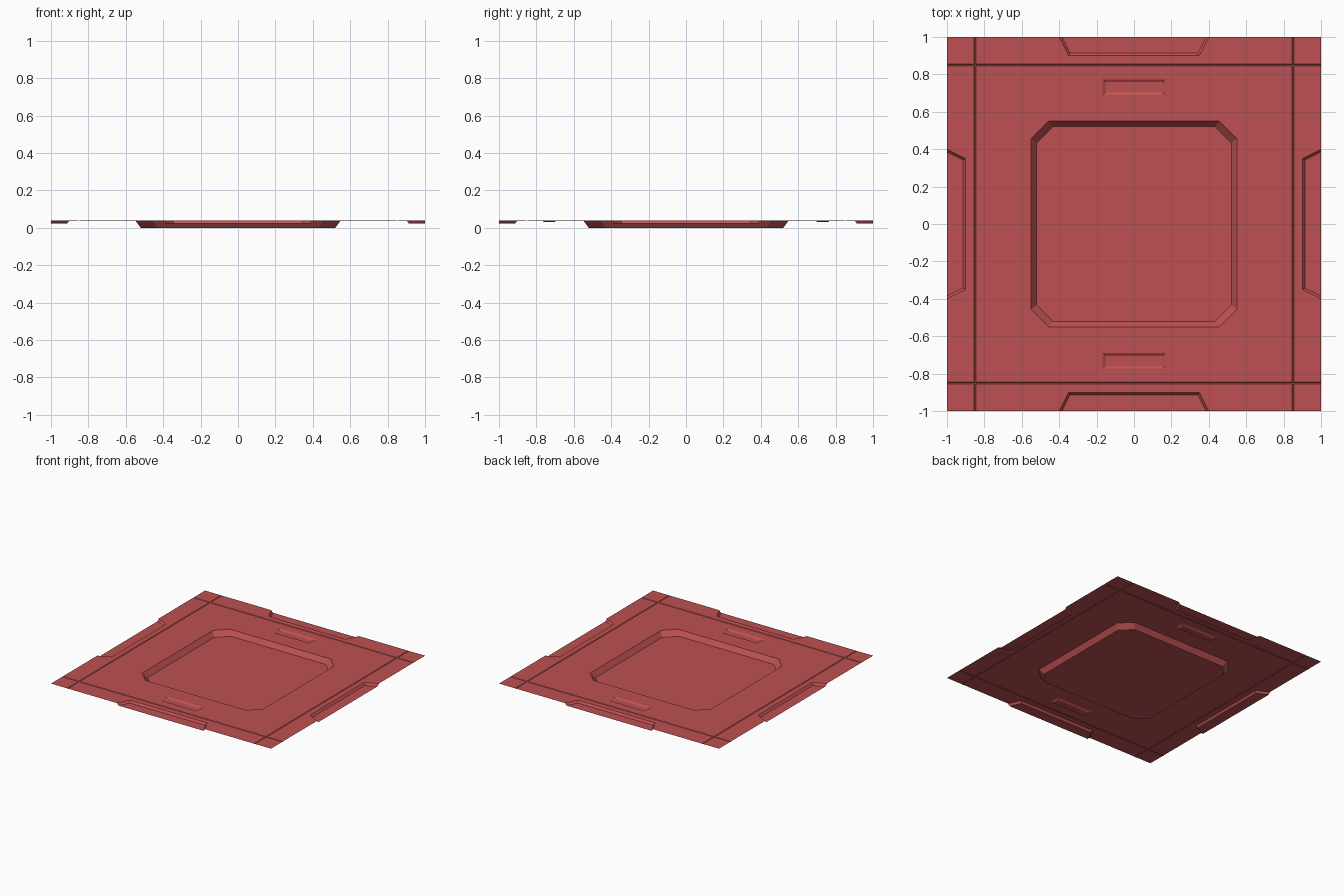
import bpy
import bmesh

if "Cube" in bpy.data.objects:
    bpy.data.objects.remove(bpy.data.objects["Cube"])

TOP, FLOOR, NOTCH, SLOT, GROOVE = 0.04, 0.0, 0.023, 0.03, 0.036
G, W = 0.85, 0.005            # groove centre line and half width
A, B = G - W, G + W

bm = bmesh.new()


def face(points):
    return bm.faces.new([bm.verts.new(p) for p in points])


def loop(points, z):
    return [(x, y, z) for x, y in points]


def rect(x0, x1, y0, y1):
    return [(x0, y0), (x1, y0), (x1, y1), (x0, y1)]


def octagon(r, c):
    return [(c, -r), (r, -c), (r, c), (c, r), (-c, r), (-r, c), (-r, -c), (-c, -r)]


def strip(outer, inner, closed=True):
    """Sloped walls between two matching loops."""
    n = len(outer)
    for i in range(n if closed else n - 1):
        j = (i + 1) % n
        face([outer[i], outer[j], inner[j], inner[i]])


def recess(outer, inner, z):
    """Closed pocket pressed below the top surface."""
    strip(loop(outer, TOP), loop(inner, z))
    face(loop(inner, z))


# Grooves and plain corner panels, from a small grid
lines = [-1, -B, -G, -A, A, G, B, 1]


def grid_point(x, y):
    return (x, y, GROOVE if G in (abs(x), abs(y)) else TOP)


for i in range(7):
    for j in range(7):
        if (i in (0, 3, 6)) and (j in (0, 3, 6)) and 3 in (i, j):
            continue          # detailed panels are made below
        face([grid_point(x, y) for x, y in
              rect(lines[i], lines[i + 1], lines[j], lines[j + 1])])

# Border panels with open trapezoid notches, turned to all four sides
notch_out = [(0.40, 1), (0.35, 0.90), (-0.35, 0.90), (-0.40, 1)]
notch_in = [(0.385, 1), (0.342, 0.914), (-0.342, 0.914), (-0.385, 1)]
border = [(-A, 1), (-A, B), (A, B), (A, 1)] + notch_out


def turn(points, k):
    for _ in range(k):
        points = [(-y, x) for x, y in points]
    return points


for k in range(4):
    face(loop(turn(border, k), TOP))
    strip(loop(turn(notch_out, k), TOP), loop(turn(notch_in, k), NOTCH), False)
    face(loop(turn(notch_in, k), NOTCH))

# Central octagonal pocket and two small slots
holes = [octagon(0.55, 0.457)]
recess(holes[0], octagon(0.52, 0.432), FLOOR)
t = 0.015
for y0, y1 in ((0.69, 0.773), (-0.773, -0.69)):
    outer = rect(-0.168, 0.168, y0, y1)
    recess(outer, rect(-0.168 + t, 0.168 - t, y0 + t, y1 - t), SLOT)
    holes.append(outer)

# Main field around the pockets
edges = []
for pts in [rect(-A, A, -A, A)] + holes:
    vs = [bm.verts.new(p) for p in loop(pts, TOP)]
    edges += [bm.edges.new((vs[i], vs[i - 1])) for i in range(len(vs))]
bmesh.ops.triangle_fill(bm, use_beauty=True, use_dissolve=False, edges=edges)

# Weld and face everything upward
bmesh.ops.remove_doubles(bm, verts=bm.verts[:], dist=0.0005)
bm.normal_update()
bmesh.ops.reverse_faces(bm, faces=[f for f in bm.faces if f.normal.z < 0])

mesh = bpy.data.meshes.new("floor_panel")
bm.to_mesh(mesh)
bm.free()
panel = bpy.data.objects.new("floor_panel", mesh)
bpy.context.collection.objects.link(panel)

mat = bpy.data.materials.new("red_metal")
mat.diffuse_color = (0.515, 0.083, 0.085, 1)
mat.use_nodes = True
mat.node_tree.nodes["Principled BSDF"].inputs["Base Color"].default_value = mat.diffuse_color
mesh.materials.append(mat)
